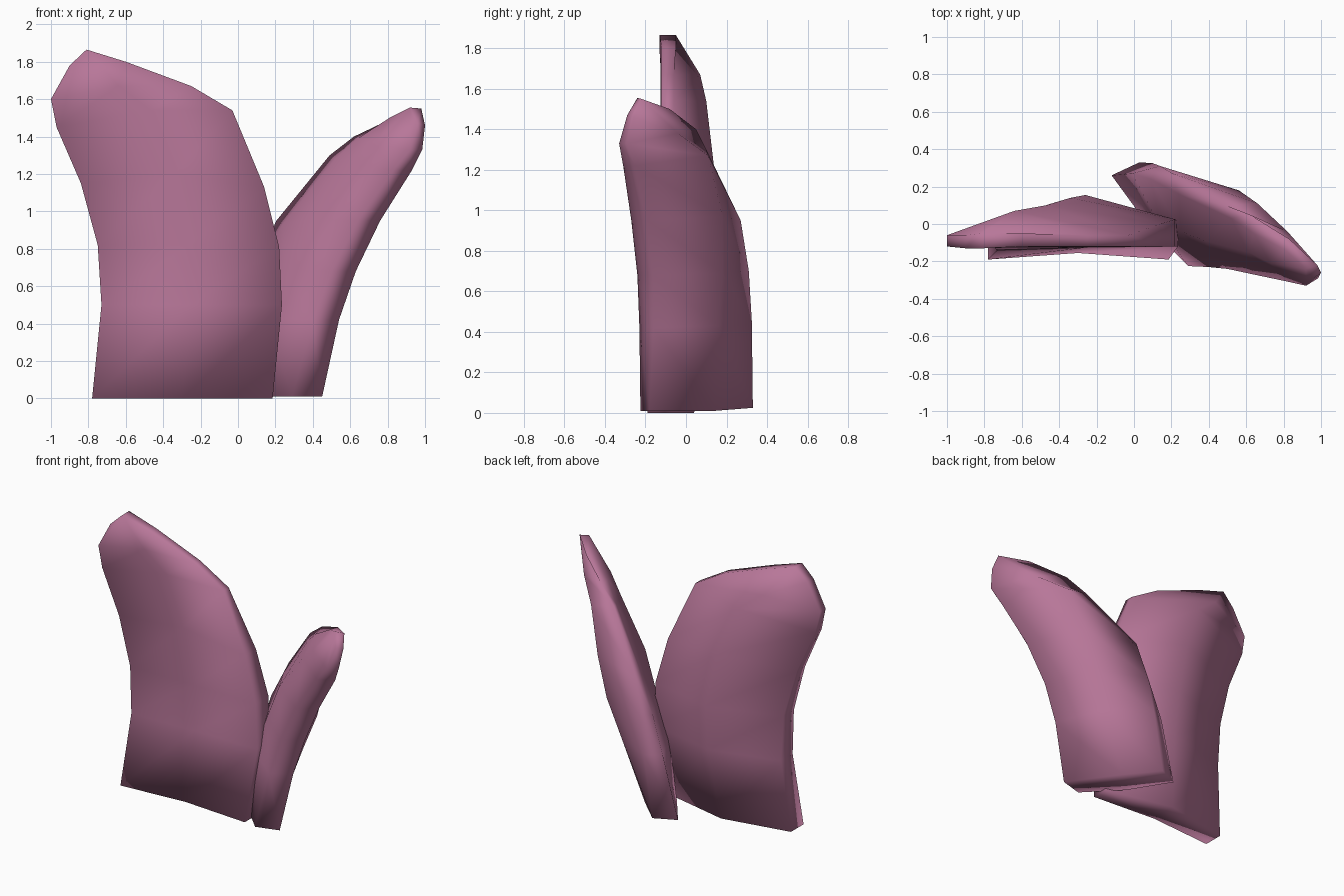
import bpy, bmesh

mauve = bpy.data.materials.new("dusty_mauve")
mauve.diffuse_color = (0.479, 0.184, 0.319, 1)


def build_leaf(name, inner_rows, outer_rows):
    """Loft a thick leaf from rows of inner and outer points, base to tip."""
    bm = bmesh.new()
    rings = []
    for a, b in zip(inner_rows, outer_rows):
        rings.append([bm.verts.new(p) for p in list(a) + list(b)[::-1]])
    n = len(rings[0])
    for lo, hi in zip(rings, rings[1:]):
        for i in range(n):
            j = (i + 1) % n
            bm.faces.new((lo[i], lo[j], hi[j], hi[i]))
    # close base and tip with strips between inner and outer side
    for ring in (rings[0], rings[-1]):
        for i in range(n // 2 - 1):
            bm.faces.new((ring[i], ring[i + 1], ring[n - 2 - i], ring[n - 1 - i]))
    bmesh.ops.recalc_face_normals(bm, faces=bm.faces)
    me = bpy.data.meshes.new(name)
    bm.to_mesh(me)
    bm.free()
    me.materials.append(mauve)
    for p in me.polygons:
        p.use_smooth = True
    ob = bpy.data.objects.new(name, me)
    bpy.context.collection.objects.link(ob)
    return ob


# Large leaf: each row is left, middle, right as (x, z, front y, back y)
large = [
    ((-0.78, 0, -.19, -.05), (-0.30, 0, -.155, .04), (0.185, 0, -.19, -.07)),
    ((-0.73, .50, -.14, -.01), (-0.25, .50, -.125, .12), (0.235, .50, -.12, .01)),
    ((-0.75, .82, -.125, -.01), (-0.26, .82, -.125, .155), (0.22, .81, -.12, .025)),
    ((-0.84, 1.15, -.12, -.03), (-0.34, 1.2, -.125, .14), (0.14, 1.13, -.12, .0)),
    ((-0.97, 1.45, -.12, -.05), (-0.47, 1.54, -.125, .10), (-0.03, 1.54, -.12, -.06)),
    ((-1.0, 1.60, -.12, -.06), (-0.64, 1.67, -.125, .07), (-0.25, 1.67, -.12, -.06)),
    ((-0.90, 1.78, -.13, -.06), (-0.81, 1.865, -.13, -.05), (-0.60, 1.80, -.12, -.05)),
]
build_leaf("large_leaf",
           [[(x, f, z) for x, z, f, b in row] for row in large],
           [[(x, b, z) for x, z, f, b in row] for row in large])

# Small leaf: each row is front rim, middle, back rim as (x, y, z)
small_inner = [
    ((.29, -.225, .01), (.07, .00, .01), (-.12, .26, .025)),
    ((.40, -.23, .42), (.15, -.03, .43), (-.01, .27, .45)),
    ((.50, -.24, .68), (.25, -.04, .69), (.09, .24, .70)),
    ((.64, -.27, .95), (.38, -.09, .96), (.24, .16, .93)),
    ((.83, -.31, 1.22), (.61, -.15, 1.25), (.52, .03, 1.28)),
    ((.92, -.33, 1.33), (.73, -.21, 1.36), (.64, -.05, 1.39)),
    ((.96, -.29, 1.47), (.92, -.24, 1.555), (.81, -.14, 1.50)),
]
small_outer = [
    ((.45, -.18, .01), (.22, .14, .01), (.03, .33, .025)),
    ((.54, -.16, .42), (.39, .16, .43), (.10, .325, .45)),
    ((.63, -.16, .68), (.49, .18, .69), (.14, .31, .70)),
    ((.76, -.19, .95), (.56, .18, .97), (.205, .27, .95)),
    ((.93, -.25, 1.22), (.66, .11, 1.27), (.49, .10, 1.30)),
    ((.985, -.29, 1.33), (.82, -.04, 1.38), (.62, .05, 1.40)),
    ((1.0, -.26, 1.46), (.98, -.22, 1.55), (.83, -.08, 1.50)),
]
build_leaf("small_leaf", small_inner, small_outer)
